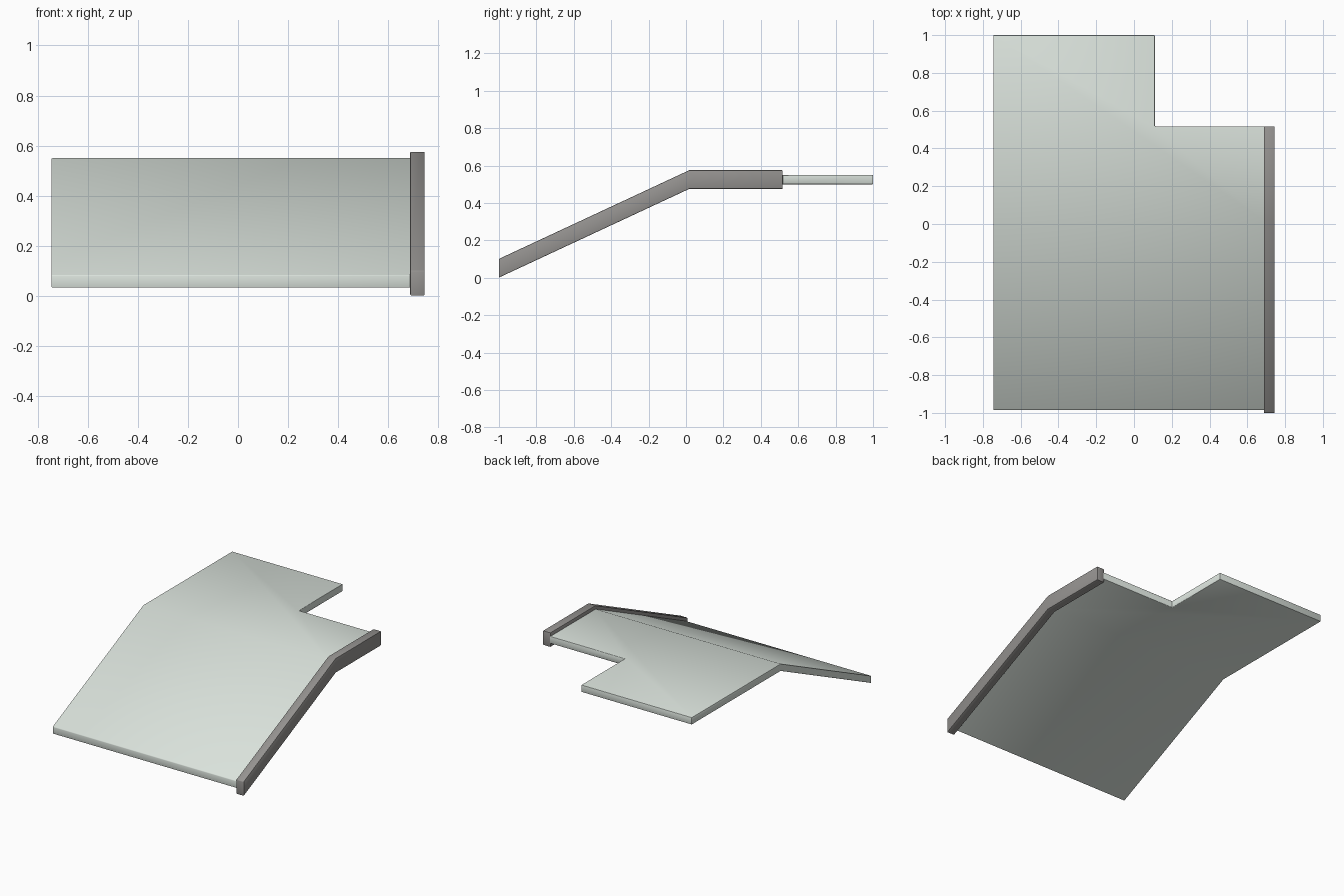
import bpy, bmesh, math

if "Cube" in bpy.data.objects:
    bpy.data.objects.remove(bpy.data.objects["Cube"])

BEND_Y = 0.017          # where the sheet starts to slope down
SLOPE = 0.466


def bent_part(name, outline, bottom, thickness, colour, bevel=0.004):
    """Extrude a plan outline upwards, fold its front half down, soften its rims."""
    bm = bmesh.new()
    base = bm.faces.new([bm.verts.new((x, y, bottom)) for x, y in outline])
    up = bmesh.ops.extrude_face_region(bm, geom=[base])["geom"]
    top = [g for g in up if isinstance(g, bmesh.types.BMVert)]
    bmesh.ops.translate(bm, verts=top, vec=(0, 0, thickness))
    bmesh.ops.bisect_plane(bm, geom=bm.verts[:] + bm.edges[:] + bm.faces[:],
                           plane_co=(0, BEND_Y, 0), plane_no=(0, 1, 0))
    for v in bm.verts:
        v.co.z -= max(0, BEND_Y - v.co.y) * SLOPE
    bmesh.ops.recalc_face_normals(bm, faces=bm.faces[:])
    rims = [e for e in bm.edges if e.calc_face_angle(0) > math.radians(40)]
    bmesh.ops.bevel(bm, geom=rims, offset=bevel, segments=2, profile=0.5,
                    affect='EDGES', clamp_overlap=True)
    mesh = bpy.data.meshes.new(name)
    bm.to_mesh(mesh)
    bm.free()
    obj = bpy.data.objects.new(name, mesh)
    bpy.context.collection.objects.link(obj)
    mat = bpy.data.materials.new(name + "_colour")
    mat.diffuse_color = colour
    mat.use_nodes = True
    mat.node_tree.nodes["Principled BSDF"].inputs["Base Color"].default_value = mat.diffuse_color
    mesh.materials.append(mat)
    bpy.ops.object.select_all(action='DESELECT')
    obj.select_set(True)
    bpy.context.view_layer.objects.active = obj
    bpy.ops.object.shade_smooth_by_angle(angle=math.radians(35))
    return obj


# Bent sheet with a notch at the back right corner
bent_part("roof_panel",
          [(-0.745, -0.985), (0.695, -0.985), (0.695, 0.517), (0.11, 0.517),
           (0.11, 1.0), (-0.745, 1.0)],
          0.50, 0.05, (0.70, 0.76, 0.71, 1))

# Edge beam following the same bend on the right side
bent_part("edge_beam",
          [(0.687, -1.0), (0.745, -1.0), (0.745, 0.517), (0.687, 0.517)],
          0.475, 0.10, (0.30, 0.29, 0.28, 1))
